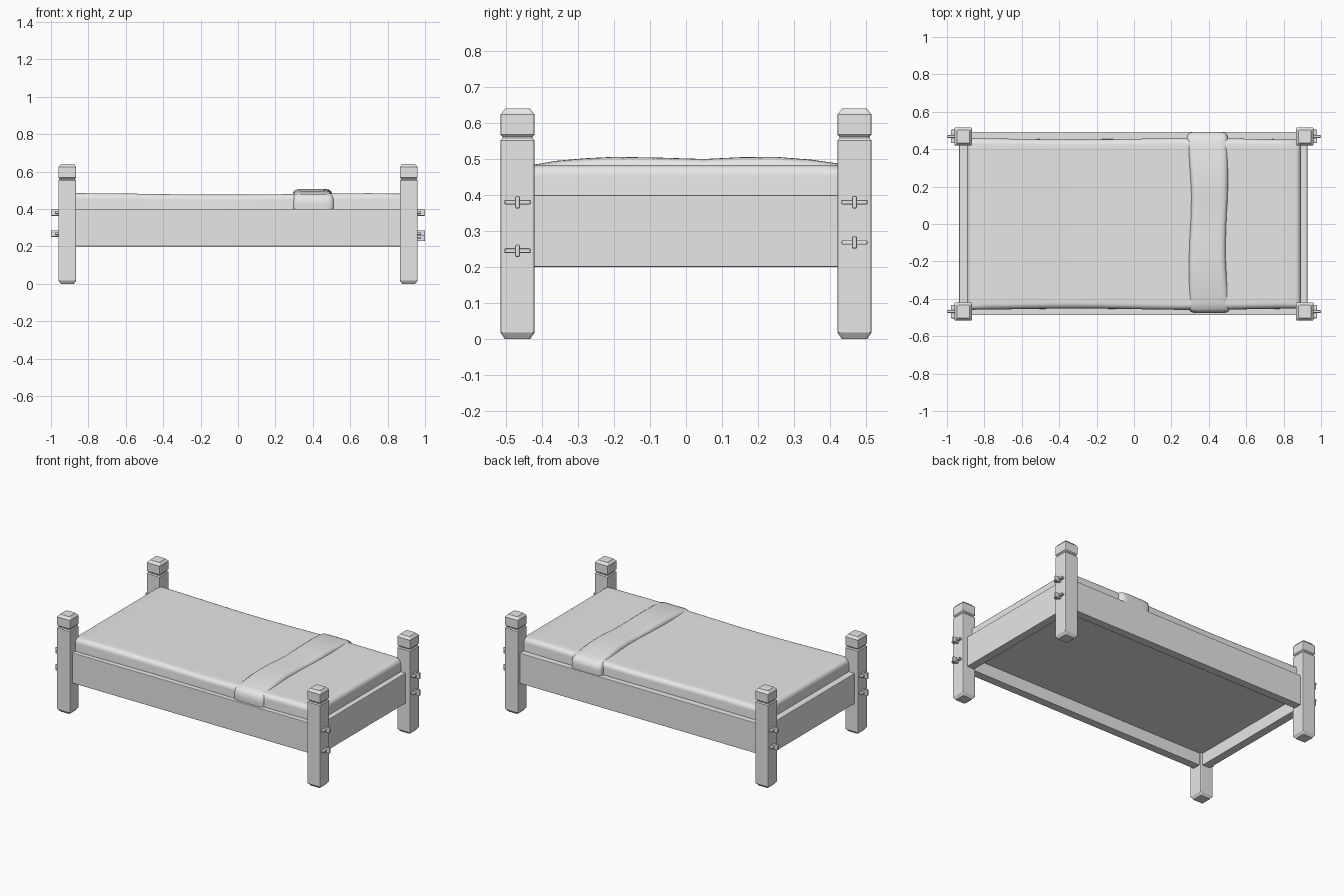
import bpy, bmesh, math

cube = bpy.data.objects.get("Cube")
if cube:
    bpy.data.objects.remove(cube, do_unlink=True)

grey = bpy.data.materials.new("plain grey")
grey.use_nodes = True
grey.diffuse_color = (0.8, 0.8, 0.8, 1)
grey.node_tree.nodes["Principled BSDF"].inputs["Base Color"].default_value = (0.8, 0.8, 0.8, 1)


def finish(bm, name, bevel=0, segments=2, limit=60, smooth=None):
    bmesh.ops.recalc_face_normals(bm, faces=bm.faces[:])
    mesh = bpy.data.meshes.new(name)
    bm.to_mesh(mesh)
    bm.free()
    mesh.materials.append(grey)
    ob = bpy.data.objects.new(name, mesh)
    bpy.context.collection.objects.link(ob)
    if bevel:
        mod = ob.modifiers.new("bevel", 'BEVEL')
        mod.width, mod.segments = bevel, segments
        mod.limit_method = 'ANGLE'
        mod.angle_limit = math.radians(limit)
    if smooth:
        bpy.ops.object.select_all(action='DESELECT')
        ob.select_set(True)
        bpy.context.view_layer.objects.active = ob
        bpy.ops.object.shade_smooth_by_angle(angle=math.radians(smooth))
    return ob


def box(name, low, high, bevel=0.003):
    bm = bmesh.new()
    bmesh.ops.create_cube(bm, size=1)
    for v in bm.verts:
        v.co = [(a + b) / 2 + c * (b - a) for a, b, c in zip(low, high, v.co)]
    return finish(bm, name, bevel)


def skin(bm, rings, closed):
    n = len(rings[0])
    for a, b in zip(rings, rings[1:]):
        for i in range(n if closed else n - 1):
            j = (i + 1) % n
            bm.faces.new((a[i], a[j], b[j], b[i]))


# Square posts with a groove under the cap and chamfered ends
POST = [(.035, 0), (.0475, .018), (.0475, .552), (.042, .558),
        (.042, .562), (.0475, .568), (.0475, .624), (.034, .64)]


def post(name, x, y):
    bm = bmesh.new()
    rings = [[bm.verts.new((x + h * a, y + h * b, z))
              for a, b in ((-1, -1), (1, -1), (1, 1), (-1, 1))] for h, z in POST]
    skin(bm, rings, True)
    bm.faces.new(rings[0])
    bm.faces.new(rings[-1])
    finish(bm, name, .005)


# Posts, each with two tenons locked by cross keys
for sx, side in ((-1, "right"), (1, "left")):
    for sy, end in ((-1, "front"), (1, "back")):
        label = f"{end}_{side}"
        x, y = sx * .9125, sy * .468
        post(label + "_post", x, y)
        low_z = .245 if (sx, sy) == (1, -1) else .268
        for z, level in ((.38, "upper"), (low_z, "lower")):
            xs = sorted((sx * .93, sx))
            box(f"{label}_{level}_tenon", (xs[0], y - .007, z - .017),
                (xs[1], y + .007, z + .017), .004)
            xs = sorted((sx * .957, sx * .979))
            box(f"{label}_{level}_key", (xs[0], y - .036, z - .006),
                (xs[1], y + .036, z + .006), .003)

# Rails
box("front_rail", (-.9, -.487, .2), (.9, -.432, .4))
box("back_rail", (-.9, .438, .2), (.9, .493, .4))
box("right_end_rail", (-.935, -.45, .2), (-.88, .45, .4))
box("left_end_rail", (.872, -.45, .2), (.927, .45, .4))

# Mattress: a rounded slab whose top sags gently
bm = bmesh.new()
bmesh.ops.create_cube(bm, size=1)
for v in bm.verts:
    v.co = (v.co.x * 1.785, v.co.y * .91, .38 + v.co.z * .2)
top_edges = [e for e in bm.edges if all(v.co.z > .4 for v in e.verts)]
bmesh.ops.bevel(bm, geom=top_edges, offset=.03, segments=5, profile=.5, affect='EDGES')
for axis, span in ((0, .9), (1, .45)):
    for k in range(1, 16):
        co, no = [0, 0, 0], [0, 0, 0]
        co[axis], no[axis] = span * (k / 8 - 1), 1
        bmesh.ops.bisect_plane(bm, geom=bm.verts[:] + bm.edges[:] + bm.faces[:],
                               plane_co=co, plane_no=no)
for v in bm.verts:
    if v.co.z > .4:
        x, y = v.co.x, v.co.y
        v.co.z += .004 * math.cos(x * 4 + 3.4) * (v.co.z - .4) / .08
        v.co.y += .004 * math.sin(x * 5) * (1 if y > 0 else -1)
finish(bm, "mattress", smooth=40)

# Folded band draped across the mattress, narrower in the middle
PATH = [(-.473, .395), (-.476, .43), (-.471, .462), (-.455, .479), (-.42, .485),
        (-.36, .495), (-.28, .502), (-.2, .506), (-.08, .504), (.05, .5), (.15, .505),
        (.25, .506), (.35, .498), (.42, .488), (.458, .482), (.484, .468),
        (.492, .44), (.488, .395)]
bm = bmesh.new()
rows = []
for i, (y, z) in enumerate(PATH):
    a, b = PATH[max(i - 1, 0)], PATH[min(i + 1, len(PATH) - 1)]
    ty, tz = b[0] - a[0], b[1] - a[1]
    length = math.hypot(ty, tz)
    ny, nz = -tz / length, ty / length
    half = .097 + .014 * min(1, abs(y) / .45) ** 2
    row = []
    for k in range(17):
        t = math.sin((k / 8 - 1) * math.pi / 2)
        dip = .034 * (1 - math.sqrt(max(0, 1 - abs(t) ** 9)))
        x = .398 + half * t + .006 * math.sin(y * 9)
        row.append(bm.verts.new((x, y - ny * dip, z - nz * dip)))
    rows.append(row)
skin(bm, rows, False)
band = finish(bm, "folded_band", smooth=60)
